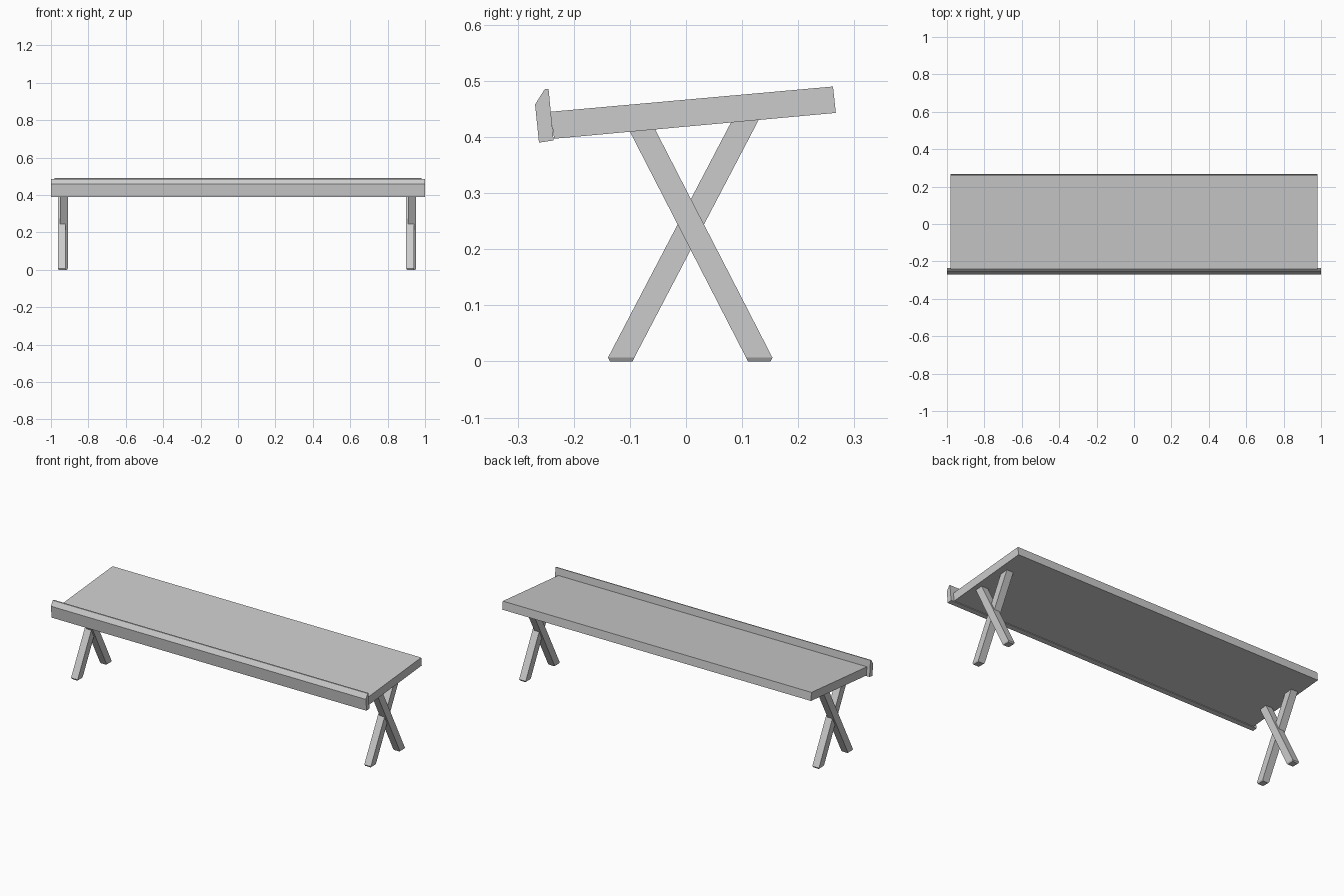
import bpy, bmesh

if "Cube" in bpy.data.objects:
    bpy.data.objects.remove(bpy.data.objects["Cube"], do_unlink=True)

grey = bpy.data.materials.new("plain_grey")
grey.use_nodes = True
color = (0.6, 0.6, 0.6, 1)
grey.diffuse_color = color
grey.node_tree.nodes["Principled BSDF"].inputs["Base Color"].default_value = color


def loft(name, rings):
    """Join matching closed rings of points and cap both ends."""
    bm = bmesh.new()
    loops = [[bm.verts.new(p) for p in ring] for ring in rings]
    n = len(loops[0])
    for a, b in zip(loops, loops[1:]):
        for i in range(n):
            j = (i + 1) % n
            bm.faces.new((a[i], a[j], b[j], b[i]))
    bm.faces.new(loops[0])
    bm.faces.new(loops[-1])
    bmesh.ops.recalc_face_normals(bm, faces=bm.faces)
    mesh = bpy.data.meshes.new(name)
    bm.to_mesh(mesh)
    bm.free()
    mesh.materials.append(grey)
    obj = bpy.data.objects.new(name, mesh)
    bpy.context.collection.objects.link(obj)
    return obj


def extrude_x(name, profile, half):
    return loft(name, [[(x, y, z) for y, z in profile] for x in (-half, half)])


# Tilted seat board
extrude_x("seat_board", [(-0.242, 0.445), (0.262, 0.490),
                         (0.267, 0.443), (-0.235, 0.397)], 0.98)

# Front rail with a sloped upper edge
extrude_x("front_rail", [(-0.269, 0.458), (-0.252, 0.485), (-0.245, 0.486),
                         (-0.236, 0.394), (-0.262, 0.390)], 1.0)


# Square leg with a chamfered foot
def leg(name, x, foot_y, top_y, top_z):
    def ring(y, z, hx, hy):
        return [(x + sx * hx, y + sy * hy, z)
                for sx, sy in ((-1, -1), (1, -1), (1, 1), (-1, 1))]
    loft(name, [ring(foot_y, 0, 0.017, 0.020),
                ring(foot_y, 0.007, 0.021, 0.0235),
                ring(top_y, top_z, 0.021, 0.0235)])


# Crossed pairs, the two legs of each pair slightly offset sideways
for side, x in (("right", -0.931), ("left", 0.931)):
    leg(side + "_leg_rising_back", x - 0.011, -0.1155, 0.111, 0.440)
    leg(side + "_leg_rising_front", x, 0.1305, -0.087, 0.430)
